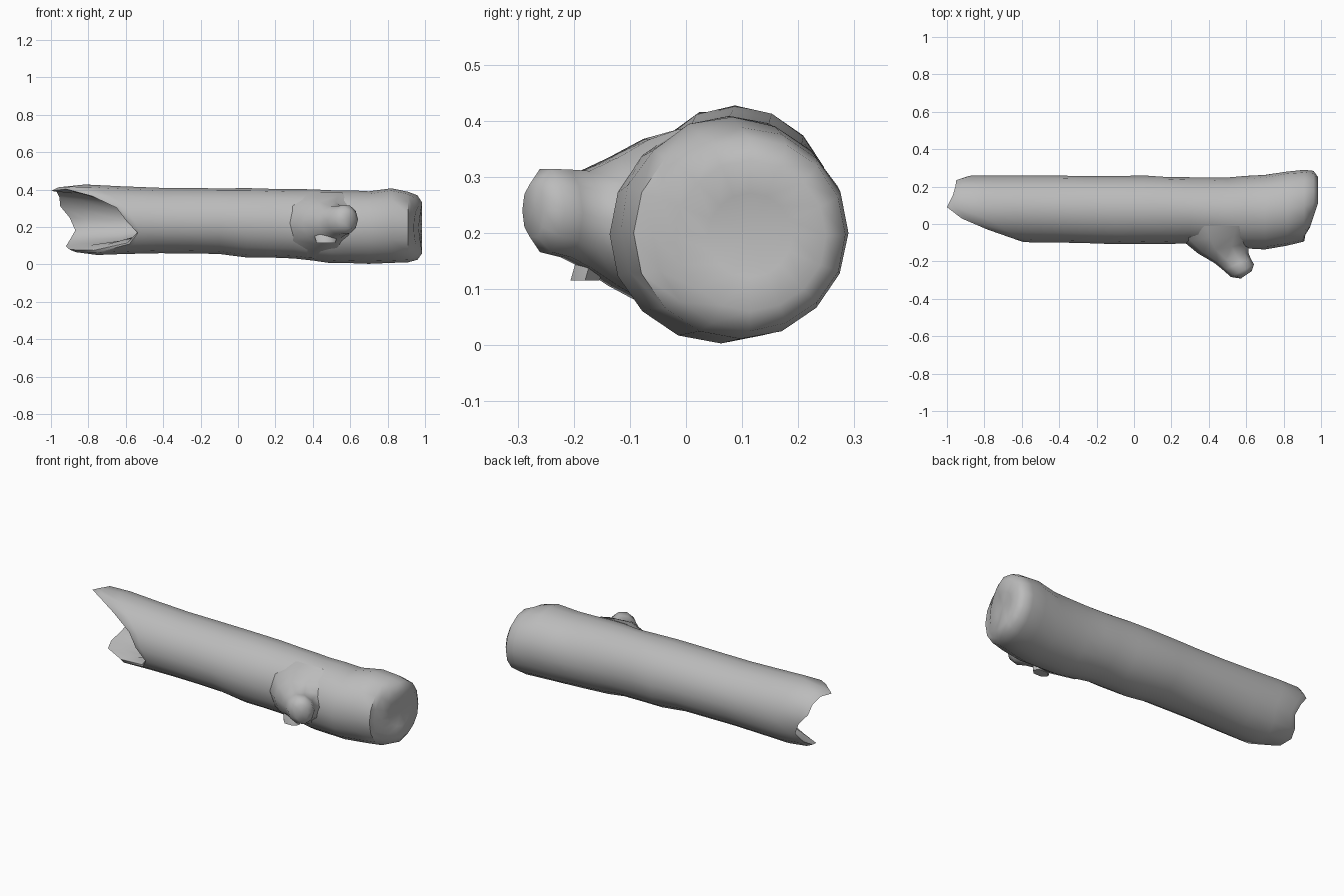
import bpy, bmesh, math, random
from mathutils import Vector

random.seed(4)
if "Cube" in bpy.data.objects:
    bpy.data.objects.remove(bpy.data.objects["Cube"], do_unlink=True)

bark = bpy.data.materials.new("grey bark")
bark.use_nodes = True
bark.diffuse_color = (0.5, 0.5, 0.5, 1)
bsdf = bark.node_tree.nodes["Principled BSDF"]
bsdf.inputs["Base Color"].default_value = (0.5, 0.5, 0.5, 1)
bsdf.inputs["Roughness"].default_value = 0.9


def loft(name, rings):
    """Skin a list of equal rings into one closed, smooth object."""
    bm = bmesh.new()
    loops = [[bm.verts.new(p) for p in ring] for ring in rings]
    n = len(loops[0])
    for a, b in zip(loops, loops[1:]):
        for i in range(n):
            j = (i + 1) % n
            bm.faces.new((a[i], a[j], b[j], b[i]))
    for loop in (loops[0], loops[-1]):
        hub = bm.verts.new(sum((v.co for v in loop), Vector()) / n)
        for i in range(n):
            bm.faces.new((loop[i], loop[(i + 1) % n], hub))
    bmesh.ops.recalc_face_normals(bm, faces=bm.faces)
    mesh = bpy.data.meshes.new(name)
    bm.to_mesh(mesh)
    bm.free()
    mesh.materials.append(bark)
    obj = bpy.data.objects.new(name, mesh)
    bpy.context.collection.objects.link(obj)
    bpy.ops.object.select_all(action="DESELECT")
    obj.select_set(True)
    bpy.context.view_layer.objects.active = obj
    bpy.ops.object.shade_smooth_by_angle(angle=math.radians(50))
    return obj


# Trunk outline: x, front y, back y, bottom z, top z
OUTLINE = [
    (-1.0, -.07, .25, .10, .40), (-.9, -.08, .26, .07, .43),
    (-.75, -.09, .26, .05, .425), (-.5, -.10, .26, .06, .41),
    (-.1, -.11, .26, .055, .41), (.05, -.11, .26, .035, .41),
    (.3, -.105, .25, .03, .405), (.5, -.13, .25, .005, .40),
    (.7, -.14, .265, 0, .395), (.82, -.12, .285, .005, .41),
    (.91, -.095, .29, .01, .39), (.96, -.06, .285, .025, .37),
    (.985, -.02, .25, .06, .33)]

# Broken end: x of the rim for each direction, from back over the top to front
RIM = [-.90, -.95, -.955, -.97, -1.0, -.92, -.78, -.65,
       -.60, -.54, -.59, -.77, -.90, -.92, -.90, -.87]
SIDES = len(RIM)


def section(x):
    for a, b in zip(OUTLINE, OUTLINE[1:]):
        if x <= b[0]:
            t = max(0, (x - a[0]) / (b[0] - a[0]))
            return [p + (q - p) * t for p, q in zip(a[1:], b[1:])]
    return OUTLINE[-1][1:]


def trunk_point(i, x, scale=1.0, slant=0.0):
    y0, y1, z0, z1 = section(x)
    c, s = (f(math.tau * i / SIDES) for f in (math.cos, math.sin))
    return ((x - slant * max(0, -c)),
            (y0 + y1) / 2 + (y1 - y0) / 2 * c * scale,
            (z0 + z1) / 2 + (z1 - z0) / 2 * s * scale)


def rim_ring(t, scale=1.0):
    return [trunk_point(i, e + (-.48 - e) * t, scale) for i, e in enumerate(RIM)]


# Hollow inside first, then the ragged rim, the bark and the blunt end
rings = [rim_ring(1, .45), rim_ring(.65, .62), rim_ring(.2, .78), rim_ring(0, .95)]
rings += [rim_ring(t) for t in (.08, .35, .7)]
for x in (-.42, -.25, -.1, .05, .18, .3, .4, .5, .6, .7, .82, .91, .96, .985):
    jitter = .012 if x < .9 else .005
    rings.append([trunk_point(i, x, 1 - random.uniform(0, jitter * 2),
                              .045 if x > .95 else 0) for i in range(SIDES)])
rings.append([trunk_point(i, .975, .5, .03) for i in range(SIDES)])
loft("log_trunk", rings)


# Broken branch stub flaring out of the front: centre, width, height
STUB = [((.47, -.01, .21), .27, .185), ((.47, -.07, .22), .21, .155),
        ((.48, -.13, .22), .14, .12), ((.52, -.18, .225), .095, .09),
        ((.55, -.215, .235), .08, .082), ((.58, -.25, .24), .07, .078),
        ((.60, -.272, .24), .035, .05)]
stub_rings = []
for k, (centre, w, h) in enumerate(STUB):
    turn = .6 * k / (len(STUB) - 1)
    across = Vector((math.cos(turn), math.sin(turn), 0))
    stub_rings.append([Vector(centre) + across * w * math.cos(math.tau * i / 10)
                       + Vector((0, 0, h * math.sin(math.tau * i / 10)))
                       for i in range(10)])
loft("branch_stub", stub_rings)

# Splinter hanging under the stub
loft("bark_splinter", [
    [Vector((.47 + w * math.cos(a), y + .03 * math.sin(a), z)) for a in
     (math.tau * i / 6 for i in range(6))]
    for w, y, z in ((.07, -.14, .2), (.06, -.17, .15), (.05, -.18, .115))])
